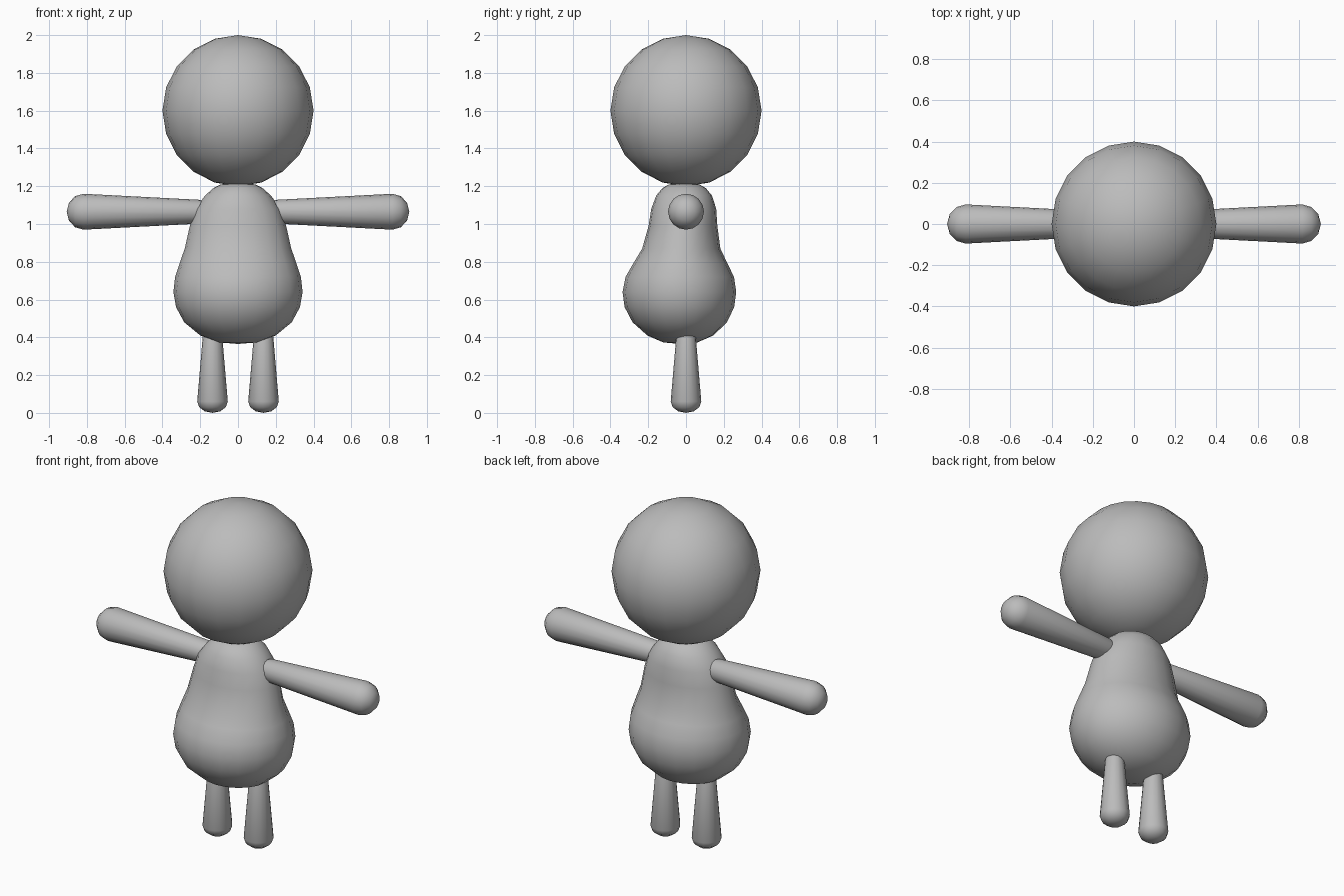
import bpy, bmesh, math
from mathutils import Matrix, Vector

if "Cube" in bpy.data.objects:
    bpy.data.objects.remove(bpy.data.objects["Cube"])

grey = bpy.data.materials.new("plain grey")
grey.diffuse_color = (0.5, 0.5, 0.5, 1)
grey.use_nodes = True
grey.node_tree.nodes["Principled BSDF"].inputs["Base Color"].default_value = grey.diffuse_color


def finish(bm, name):
    bmesh.ops.recalc_face_normals(bm, faces=bm.faces)
    for f in bm.faces:
        f.smooth = True
    me = bpy.data.meshes.new(name)
    bm.to_mesh(me)
    bm.free()
    me.materials.append(grey)
    ob = bpy.data.objects.new(name, me)
    bpy.context.collection.objects.link(ob)
    return ob


def loft(name, rings, sides, matrix=Matrix()):
    """Skin elliptical rings (z, half width, half depth, y centre), closed with poles."""
    bm = bmesh.new()
    loops = []
    for z, rx, ry, cy in rings:
        if rx == 0:
            loops.append([bm.verts.new((0, cy, z))] * sides)
            continue
        loops.append([bm.verts.new((rx * math.cos(a), cy + ry * math.sin(a), z))
                      for a in (2 * math.pi * i / sides for i in range(sides))])
    for lo, hi in zip(loops, loops[1:]):
        for i in range(sides):
            j = (i + 1) % sides
            bm.faces.new(list(dict.fromkeys((lo[i], lo[j], hi[j], hi[i]))))
    bm.transform(matrix)
    return finish(bm, name)


def limb(name, length, r0, r1, cap, matrix):
    """Tapered limb along z, rounded at both ends."""
    rings = []
    for k in range(4):
        a = math.pi / 2 * k / 3
        r = r0 * math.sin(a)
        rings.append((r0 * 0.8 * (1 - math.cos(a)), r, r, 0))
    for k in range(3, -1, -1):
        a = math.pi / 2 * k / 3
        r = r1 * math.sin(a)
        rings.append((length - cap * (1 - math.cos(a)), r, r, 0))
    return loft(name, rings, 16, matrix)


# Head
bm = bmesh.new()
bmesh.ops.create_uvsphere(bm, u_segments=20, v_segments=10, radius=0.4,
                          matrix=Matrix.Translation((0, 0, 1.6)))
finish(bm, "head")

# Pear-shaped body, belly pushed slightly forward
loft("body", [
    (0.365, 0, 0, -0.03), (0.373, 0.10, 0.09, -0.03), (0.41, 0.20, 0.175, -0.03),
    (0.48, 0.285, 0.25, -0.033), (0.56, 0.328, 0.29, -0.035),
    (0.64, 0.342, 0.301, -0.035), (0.72, 0.333, 0.287, -0.033),
    (0.79, 0.31, 0.25, -0.03), (0.87, 0.282, 0.207, -0.025),
    (0.99, 0.255, 0.182, -0.016), (1.08, 0.225, 0.172, -0.012),
    (1.15, 0.175, 0.148, -0.01), (1.19, 0.13, 0.115, -0.01),
    (1.21, 0.09, 0.08, -0.01), (1.215, 0, 0, -0.01)], 20)

# Arms and legs, one pair per side
for side, label in ((-1, "left"), (1, "right")):
    limb(label + "_arm", 0.755, 0.063, 0.095, 0.09,
         Matrix.Translation((side * 0.152, 0, 1.065))
         @ Matrix.Rotation(side * math.pi / 2, 4, 'Y'))
    limb(label + "_leg", 0.465, 0.05, 0.081, 0.06,
         Matrix.Translation((side * 0.135, 0, 0.465))
         @ Matrix.Rotation(math.pi, 4, 'X'))
